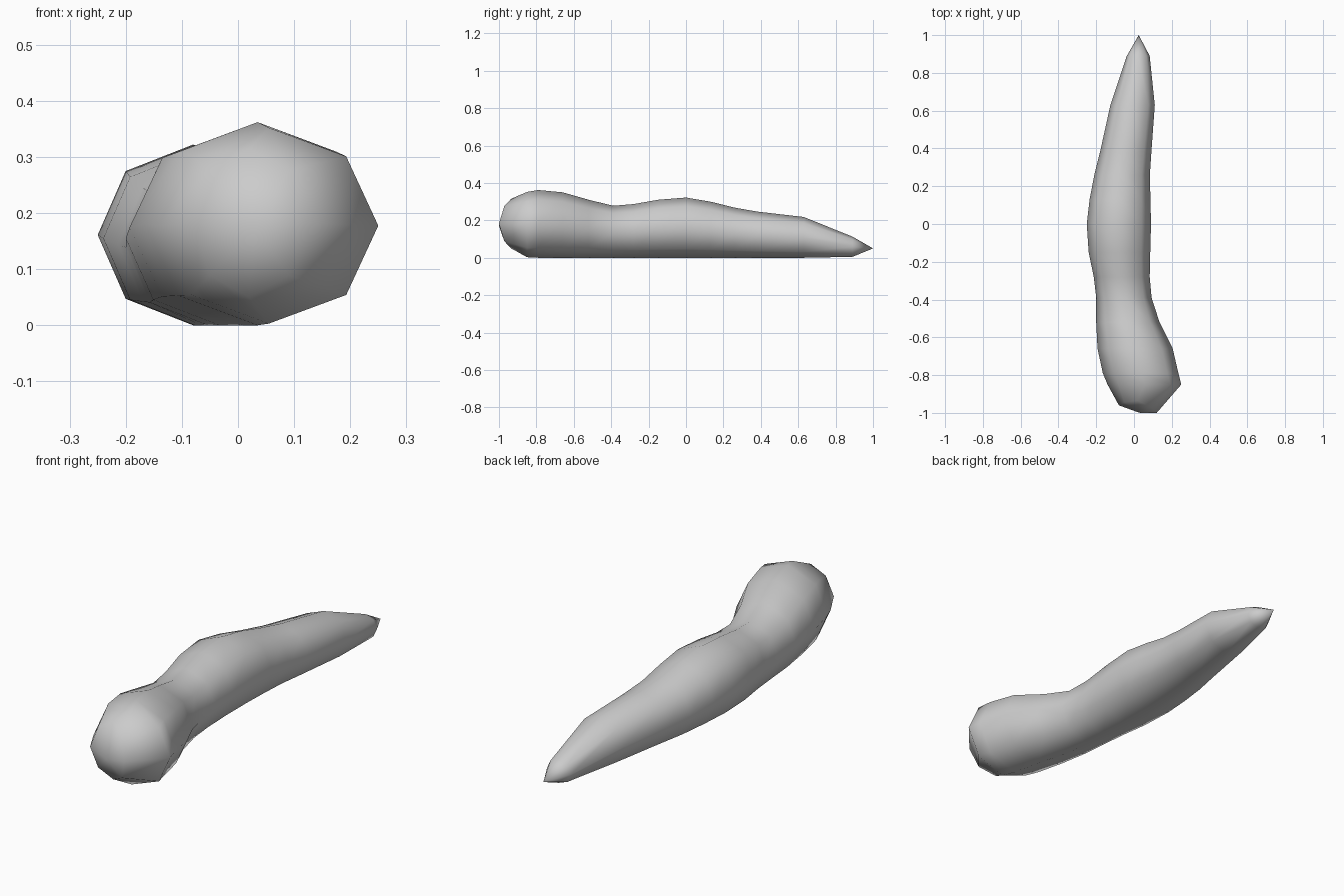
import bpy, bmesh, math

if "Cube" in bpy.data.objects:
    bpy.data.objects.remove(bpy.data.objects["Cube"])

SIDES = 8
# Cross-sections along the body: y, left x, right x, bottom z, top z
SECTIONS = [
    (-0.85, -0.14, 0.25, 0.003, 0.352),
    (-0.79, -0.165, 0.235, 0.0, 0.362),
    (-0.66, -0.193, 0.205, 0.0, 0.35),
    (-0.52, -0.20, 0.135, 0.0, 0.31),
    (-0.39, -0.20, 0.093, 0.0, 0.278),
    (-0.28, -0.213, 0.083, 0.0, 0.287),
    (-0.15, -0.24, 0.086, 0.0, 0.31),
    (0.0, -0.25, 0.09, 0.0, 0.322),
    (0.13, -0.235, 0.087, 0.0, 0.30),
    (0.26, -0.21, 0.084, 0.0, 0.268),
    (0.38, -0.18, 0.092, 0.0, 0.247),
    (0.63, -0.125, 0.11, 0.0, 0.218),
    (0.89, -0.038, 0.083, 0.005, 0.113),
]

bm = bmesh.new()


def ring(y, x0, x1, z0, z1, skew=0.0, bulge=0.0):
    """Octagonal loop; skew turns it in plan, bulge sets top and bottom back."""
    cx, cz, rx, rz = (x0 + x1) / 2, (z0 + z1) / 2, (x1 - x0) / 2, (z1 - z0) / 2
    verts = []
    for i in range(SIDES):
        a = 2 * math.pi * i / SIDES
        c, s = math.cos(a), math.sin(a)
        verts.append(bm.verts.new((cx + rx * c, y + skew * c + bulge * s * s, cz + rz * s)))
    return verts


def fan(loop, tip):
    v = bm.verts.new(tip)
    for i in range(SIDES):
        bm.faces.new((loop[i], loop[(i + 1) % SIDES], v))


# Blunt front end, body, pointed tail
loops = [ring(-0.98, -0.08, 0.12, 0.05, 0.315, -0.02, 0.045)]
loops += [ring(*s) for s in SECTIONS]
for a, b in zip(loops, loops[1:]):
    for i in range(SIDES):
        j = (i + 1) % SIDES
        bm.faces.new((a[i], a[j], b[j], b[i]))
fan(loops[0], (0.03, -1.0, 0.17))
fan(loops[-1], (0.025, 1.0, 0.05))

bmesh.ops.recalc_face_normals(bm, faces=bm.faces)
for f in bm.faces:
    f.smooth = True
mesh = bpy.data.meshes.new("slug_body")
bm.to_mesh(mesh)
bm.free()
bpy.context.collection.objects.link(bpy.data.objects.new("slug_body", mesh))
